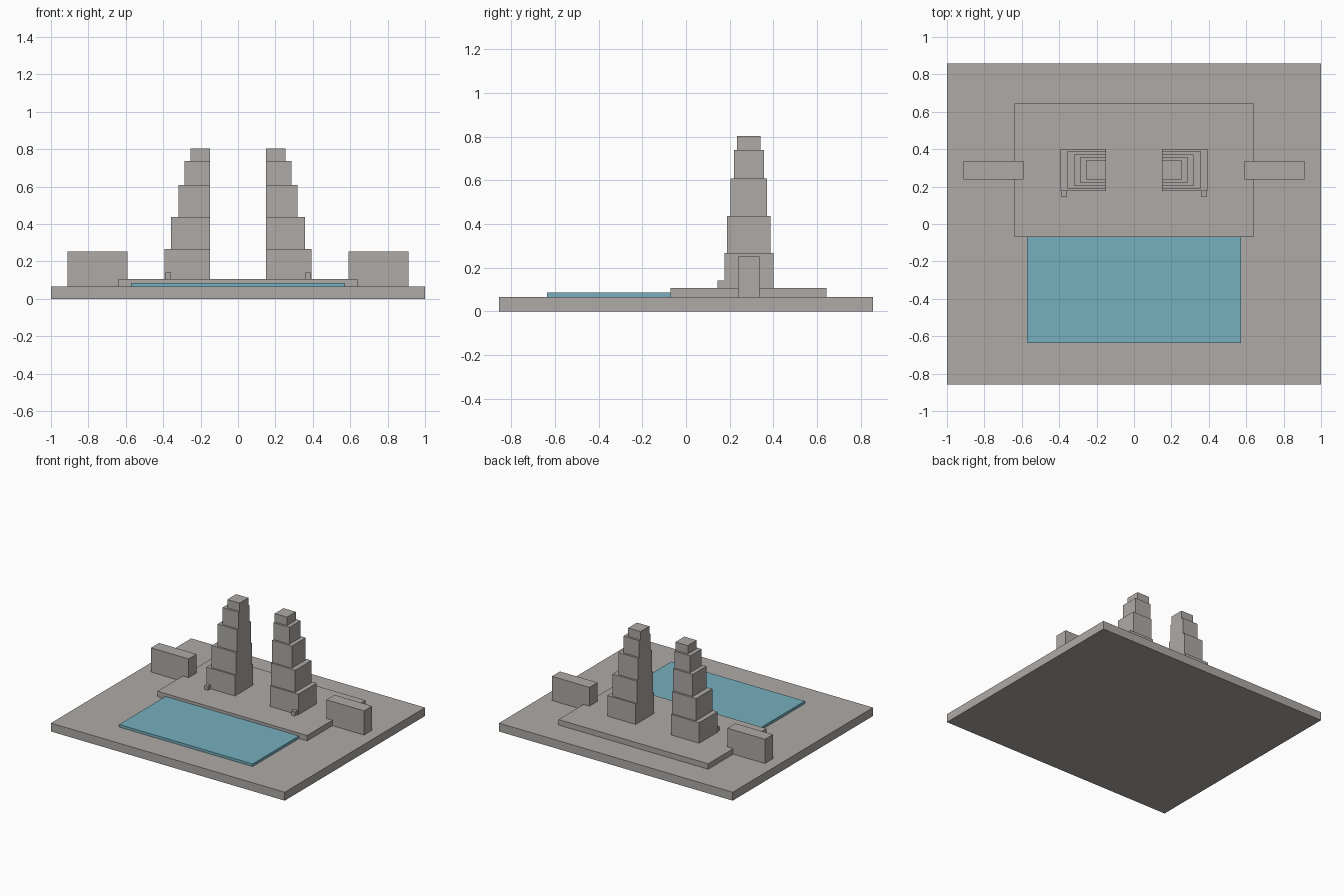
import bpy

cube = bpy.data.objects.get("Cube")
if cube:
    bpy.data.objects.remove(cube, do_unlink=True)


def material(name, rgb):
    mat = bpy.data.materials.new(name)
    mat.use_nodes = True
    mat.diffuse_color = (*rgb, 1)
    mat.node_tree.nodes["Principled BSDF"].inputs["Base Color"].default_value = (*rgb, 1)
    return mat


stone = material("warm grey stone", (0.42, 0.40, 0.385))
water = material("pale blue water", (0.18, 0.43, 0.52))


def box(name, x, y, z, mat=stone):
    """Box spanning the (low, high) pair given on each axis."""
    spans = (x, y, z)
    bpy.ops.mesh.primitive_cube_add(size=1)
    obj = bpy.context.object
    obj.name = obj.data.name = name
    for v in obj.data.vertices:
        v.co = [lo + (c + 0.5) * (hi - lo) for c, (lo, hi) in zip(v.co, spans)]
    obj.data.materials.append(mat)
    return obj


def mirrored_box(name, x, y, z):
    box("left_" + name, x, y, z)
    box("right_" + name, (-x[1], -x[0]), y, z)


GROUND, TERRACE = 0.065, 0.107

# Ground slab, raised terrace and pool
box("ground_slab", (-1, 1), (-0.857, 0.857), (0, GROUND))
box("terrace", (-0.64, 0.64), (-0.07, 0.643), (GROUND, TERRACE))
box("pool", (-0.571, 0.571), (-0.637, -0.07), (GROUND, 0.085), water)

# Low side walls
mirrored_box("side_wall", (0.59, 0.911), (0.239, 0.337), (GROUND, 0.252))

# Stepped towers with a flush inner face: outer x, half depth, top z
tiers = [(0.393, 0.112, 0.266), (0.357, 0.099, 0.437), (0.318, 0.084, 0.608),
         (0.286, 0.069, 0.738), (0.255, 0.054, 0.803)]
bottom = TERRACE
for i, (outer, half, top) in enumerate(tiers, 1):
    mirrored_box(f"tower_tier_{i}", (0.15, outer), (0.288 - half, 0.288 + half), (bottom, top))
    bottom = top

# Small plinths in front of the towers
mirrored_box("plinth", (0.358, 0.387), (0.144, 0.176), (TERRACE, 0.14))
